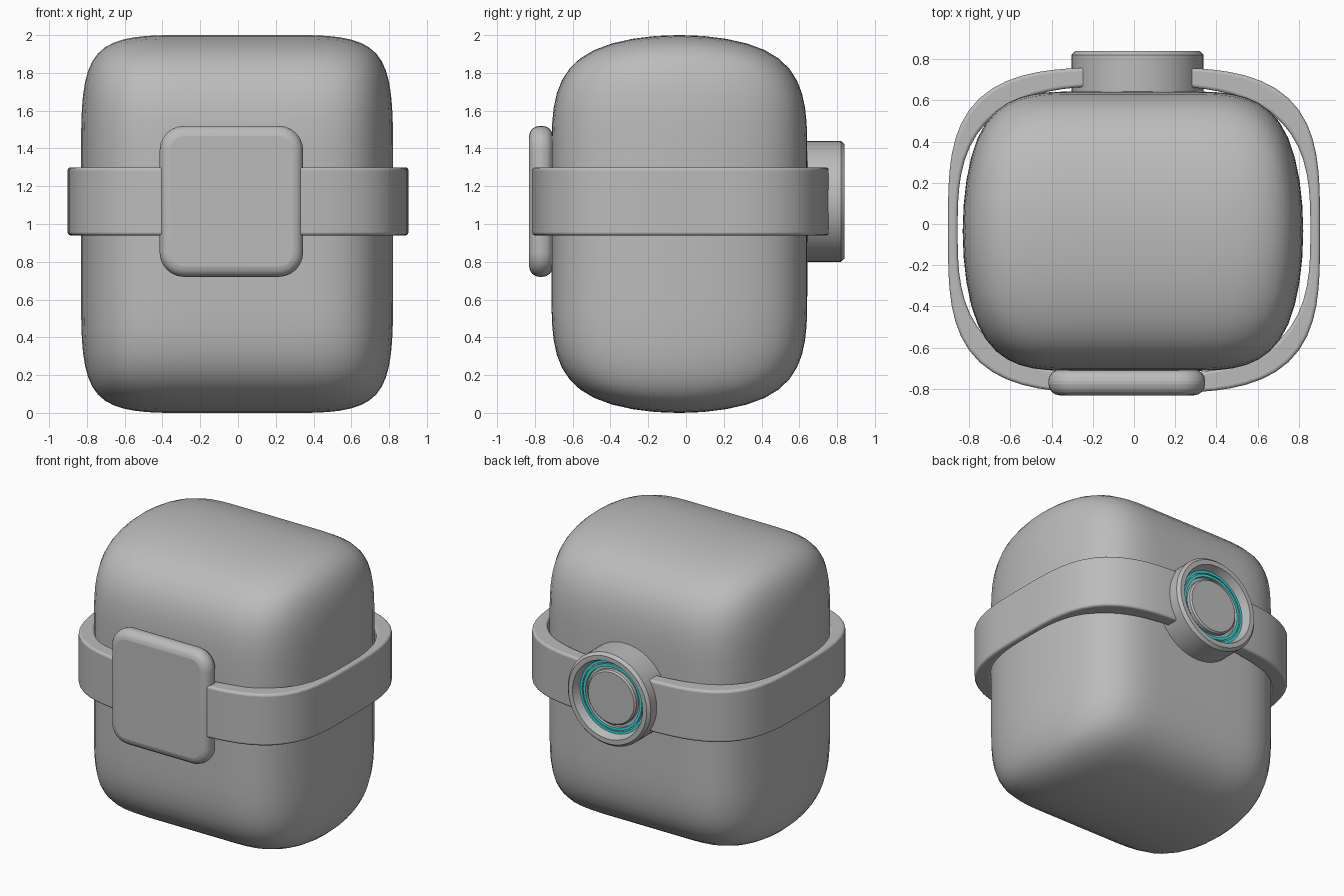
import bpy, bmesh, math
from mathutils import Vector

cube = bpy.data.objects.get("Cube")
if cube:
    bpy.data.objects.remove(cube)


def material(name, rgb):
    m = bpy.data.materials.new(name)
    m.use_nodes = True
    m.diffuse_color = (*rgb, 1)
    m.node_tree.nodes["Principled BSDF"].inputs["Base Color"].default_value = (*rgb, 1)
    return m


GREY = material("soft_grey", (0.5, 0.5, 0.5))
CYAN = material("bright_cyan", (0.02, 0.8, 0.8))


def finish(name, bm, mats=(GREY,), bevel=0, subsurf=0):
    """Turn a bmesh into a smooth shaded object with modifiers."""
    bmesh.ops.recalc_face_normals(bm, faces=bm.faces)
    me = bpy.data.meshes.new(name)
    bm.to_mesh(me)
    bm.free()
    ob = bpy.data.objects.new(name, me)
    bpy.context.collection.objects.link(ob)
    for m in mats:
        me.materials.append(m)
    if bevel:
        mod = ob.modifiers.new("Bevel", 'BEVEL')
        mod.width, mod.segments = bevel, 4
        mod.limit_method, mod.angle_limit = 'ANGLE', math.radians(40)
    if subsurf:
        mod = ob.modifiers.new("Subdivision", 'SUBSURF')
        mod.levels = mod.render_levels = subsurf
    bpy.ops.object.select_all(action='DESELECT')
    ob.select_set(True)
    bpy.context.view_layer.objects.active = ob
    if subsurf:
        bpy.ops.object.shade_smooth()
    else:
        bpy.ops.object.shade_smooth_by_angle(angle=math.radians(35))
    return ob


# Body: a box with two loop cuts across x and z, rounded by subdivision
bm = bmesh.new()
bmesh.ops.create_cube(bm, size=2)
for axis in (Vector((1, 0, 0)), Vector((0, 0, 1))):
    for side in (-1, 1):
        bmesh.ops.bisect_plane(bm, geom=bm.verts[:] + bm.edges[:] + bm.faces[:],
                               plane_co=axis * side * 0.36, plane_no=axis)
for v in bm.verts:
    v.co.x = math.copysign(0.85 if abs(v.co.x) > 0.9 else 0.27, v.co.x) - 0.005
    v.co.y = v.co.y * 0.677 - 0.035
    v.co.z = 1 + math.copysign(1.027 if abs(v.co.z) > 0.9 else 0.39, v.co.z)
finish("body", bm, subsurf=3)


# Strap: a closed band between two squarish ovals
def oval(a, b, n, z, count=80):
    pts = []
    for i in range(count):
        t = math.tau * i / count
        c, s = math.cos(t), math.sin(t)
        r = (abs(c / a) ** n + abs(s / b) ** n) ** (-1 / n)
        pts.append((r * c, r * s - 0.03, z))
    return pts


bm = bmesh.new()
loops = [oval(0.902, 0.79, 3.5, 0.94), oval(0.902, 0.79, 3.5, 1.30),
         oval(0.855, 0.70, 3, 1.30), oval(0.855, 0.70, 3, 0.94)]
rings = [[bm.verts.new(p) for p in loop] for loop in loops]
for k, ring in enumerate(rings):
    nxt = rings[(k + 1) % 4]
    for i in range(len(ring)):
        j = (i + 1) % len(ring)
        bm.faces.new((ring[i], ring[j], nxt[j], nxt[i]))
finish("strap", bm, bevel=0.016)

# Front plate: a slab with rounded corners and soft edges
bm = bmesh.new()
bmesh.ops.create_cube(bm, size=1)
for v in bm.verts:
    v.co = Vector((v.co.x * 0.76 - 0.035, v.co.y * 0.125 - 0.768, v.co.z * 0.8 + 1.12))
corners = [e for e in bm.edges
           if abs(e.verts[0].co.y - e.verts[1].co.y) > 0.1]
bmesh.ops.bevel(bm, geom=corners, offset=0.13, segments=6, profile=0.5, affect='EDGES')
finish("front_plate", bm, bevel=0.055)

# Rear dial: a turned housing with a recessed glowing ring and a button
profile = [(0.32, 0.55), (0.32, 0.82), (0.302, 0.84), (0.27, 0.84), (0.25, 0.785),
           (0.234, 0.785), (0.234, 0.775), (0.226, 0.775), (0.226, 0.785),
           (0.208, 0.785), (0.208, 0.765), (0.187, 0.765), (0.187, 0.79), (0.177, 0.80)]
CYAN_BANDS = (4, 8)
STEPS = 48
bm = bmesh.new()
turned = [[bm.verts.new((0.017 + r * math.cos(math.tau * i / STEPS), y,
                         1.12 + r * math.sin(math.tau * i / STEPS)))
           for i in range(STEPS)] for r, y in profile]
for k in range(len(turned) - 1):
    for i in range(STEPS):
        j = (i + 1) % STEPS
        f = bm.faces.new((turned[k][i], turned[k][j], turned[k + 1][j], turned[k + 1][i]))
        f.material_index = 1 if k in CYAN_BANDS else 0
bm.faces.new(turned[0])
bm.faces.new(turned[-1])
finish("rear_dial", bm, mats=(GREY, CYAN))
